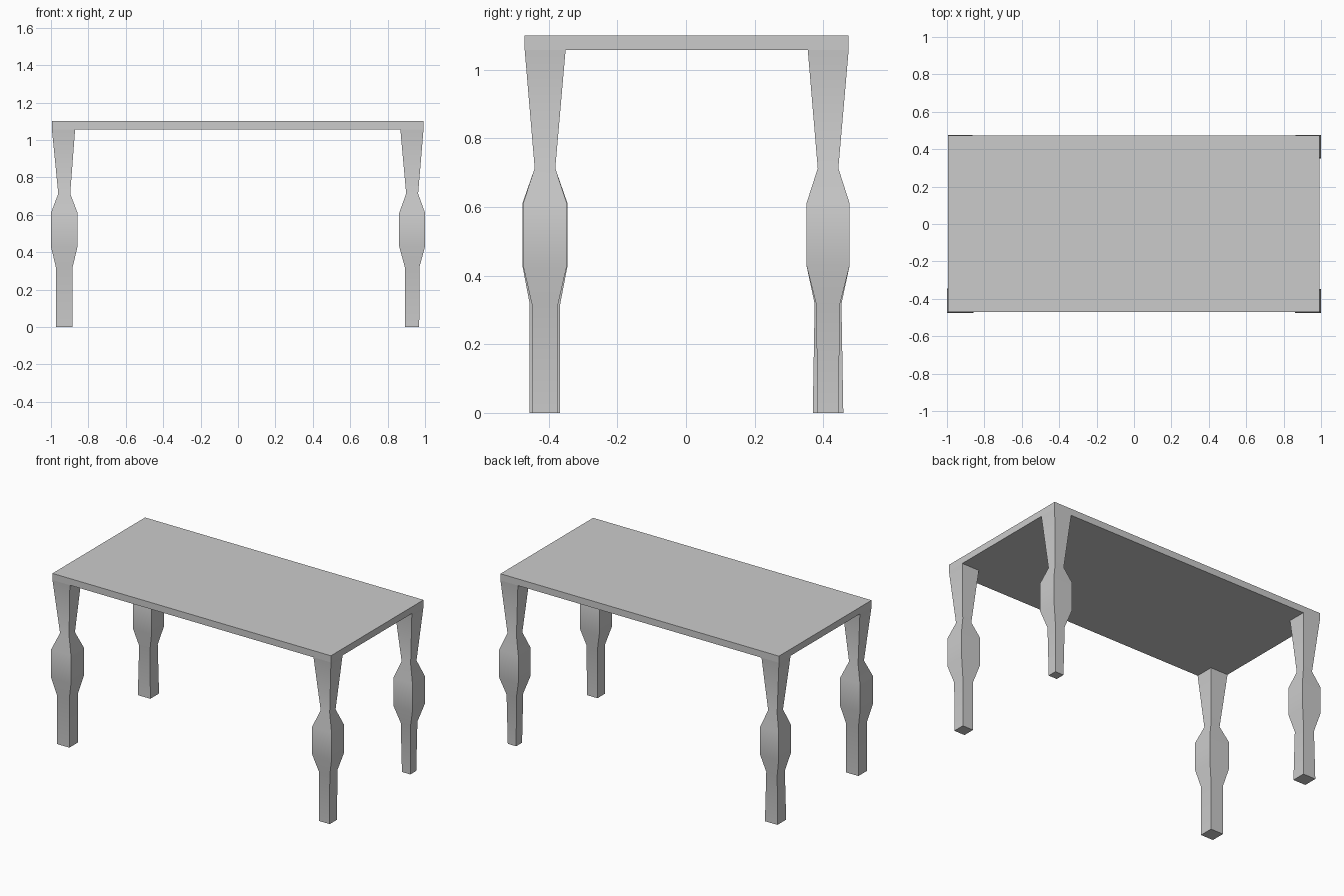
import bpy, bmesh

if "Cube" in bpy.data.objects:
    bpy.data.objects.remove(bpy.data.objects["Cube"])

UNDER, TOP = 1.057, 1.10
X0, X1, Y0, Y1 = -0.995, 0.992, -0.47, 0.474


def finish(name, bm):
    bmesh.ops.recalc_face_normals(bm, faces=bm.faces)
    mesh = bpy.data.meshes.new(name)
    bm.to_mesh(mesh)
    bm.free()
    obj = bpy.data.objects.new(name, mesh)
    bpy.context.collection.objects.link(obj)
    return obj


def ring(bm, cx, cy, hx, hy, z):
    return [bm.verts.new((cx + sx * hx, cy + sy * hy, z))
            for sx, sy in ((-1, -1), (1, -1), (1, 1), (-1, 1))]


def loft(bm, rings):
    for a, b in zip(rings, rings[1:]):
        for i in range(4):
            j = (i + 1) % 4
            bm.faces.new((a[i], a[j], b[j], b[i]))


# Table top slab
bm = bmesh.new()
cx, cy, hx, hy = (X0 + X1) / 2, (Y0 + Y1) / 2, (X1 - X0) / 2, (Y1 - Y0) / 2
slab = [ring(bm, cx, cy, hx, hy, z) for z in (UNDER, TOP)]
loft(bm, slab)
bm.faces.new(slab[0])
bm.faces.new(slab[1])
finish("table_top", bm)


def leg(name, sx, sy, foot, ankle, bulge_x, bulge_y):
    """Square turned leg; the open top sits flush under the slab corner."""
    lx = -0.929 if sx < 0 else 0.931
    ly = -0.411 if sy < 0 else 0.414
    ox, oy = (X0 if sx < 0 else X1), (Y0 if sy < 0 else Y1)
    bm = bmesh.new()
    rings = [ring(bm, lx, ly, h, k, z) for h, k, z in (
        (foot, foot, 0.0),
        (ankle, ankle, 0.318),
        (bulge_x, bulge_y, 0.43),
        (bulge_x, bulge_y, 0.61),
        (0.032, 0.030, 0.713))]
    # Top ring meets the slab corner exactly
    rings.append(ring(bm, ox - sx * 0.062, oy - sy * 0.0595, 0.062, 0.0595, UNDER))
    loft(bm, rings)
    bm.faces.new(rings[0])
    obj = finish(name, bm)
    bpy.ops.object.select_all(action='DESELECT')
    obj.select_set(True)
    bpy.context.view_layer.objects.active = obj
    bpy.ops.object.shade_smooth_by_angle(angle=0.56)


# Four legs, each with its own slightly different foot thickness
leg("front_left_leg", -1, -1, 0.0445, 0.0445, 0.071, 0.066)
leg("front_right_leg", 1, -1, 0.0380, 0.0385, 0.069, 0.064)
leg("back_left_leg", -1, 1, 0.0445, 0.0390, 0.066, 0.063)
leg("back_right_leg", 1, 1, 0.0300, 0.0350, 0.068, 0.063)
